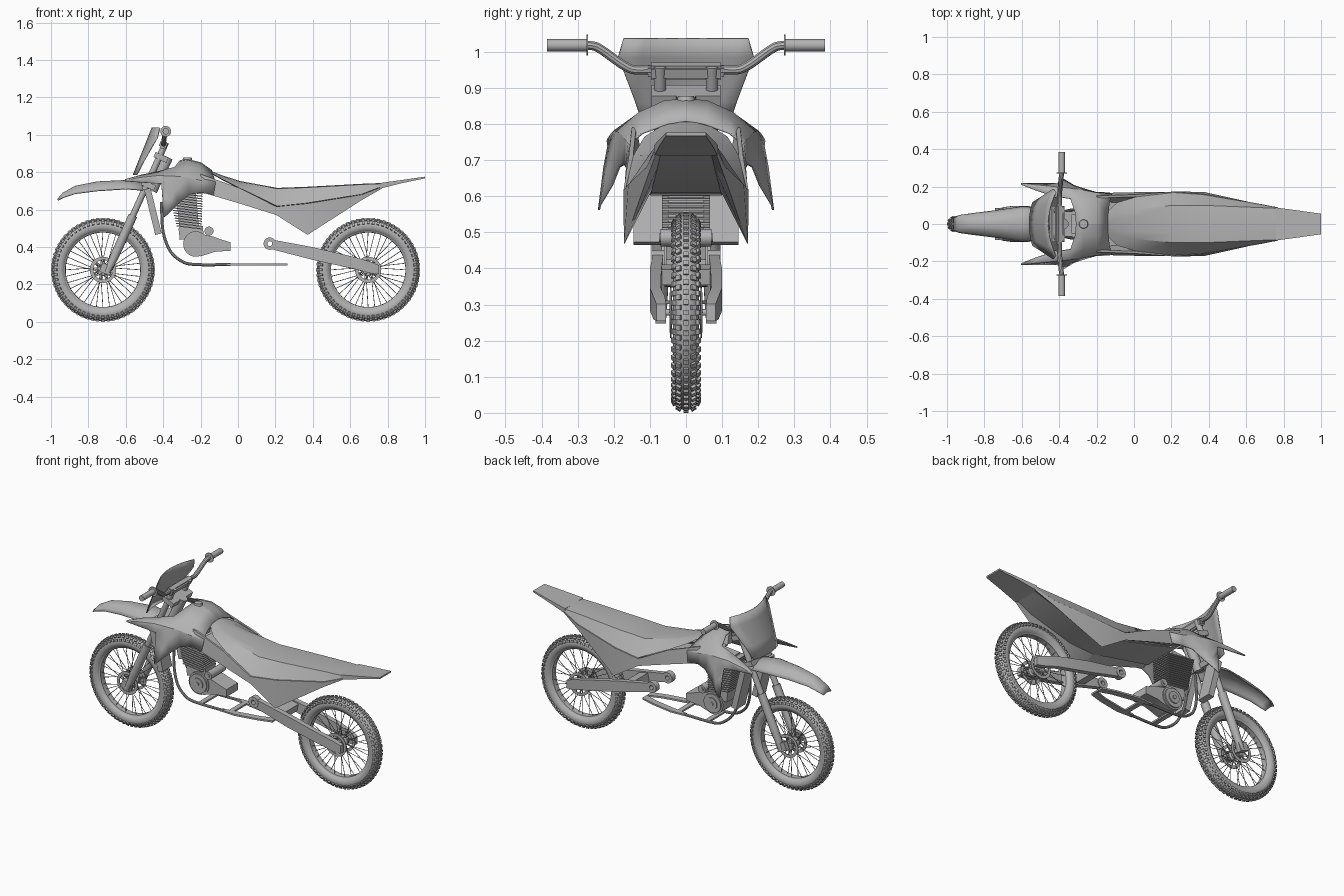
import bpy, bmesh, math
from math import sin, cos, pi
from mathutils import Vector, Matrix

if "Cube" in bpy.data.objects:
    bpy.data.objects.remove(bpy.data.objects["Cube"])

grey = bpy.data.materials.new("plain grey")
grey.diffuse_color = (0.45, 0.45, 0.45, 1)
grey.use_nodes = True
grey.node_tree.nodes["Principled BSDF"].inputs["Base Color"].default_value = grey.diffuse_color


def finish(name, bm, mirror=False, solid=0, angle=35):
    bmesh.ops.recalc_face_normals(bm, faces=bm.faces)
    me = bpy.data.meshes.new(name)
    bm.to_mesh(me)
    bm.free()
    me.materials.append(grey)
    ob = bpy.data.objects.new(name, me)
    bpy.context.collection.objects.link(ob)
    if solid:
        m = ob.modifiers.new("thickness", 'SOLIDIFY')
        m.thickness, m.offset = solid, 0
    if mirror:
        ob.modifiers.new("mirror", 'MIRROR').use_axis = (False, True, False)
    bpy.ops.object.select_all(action='DESELECT')
    ob.select_set(True)
    bpy.context.view_layer.objects.active = ob
    bpy.ops.object.shade_smooth_by_angle(angle=math.radians(angle))
    return ob


def loft(bm, rings, closed=True, caps=True):
    vs = [[bm.verts.new(p) for p in r] for r in rings]
    n = len(rings[0])
    for a, b in zip(vs, vs[1:]):
        for j in range(n if closed else n - 1):
            k = (j + 1) % n
            bm.faces.new((a[j], a[k], b[k], b[j]))
    if caps and closed:
        bm.faces.new(vs[0])
        bm.faces.new(vs[-1])


def rod(bm, a, b, r1, r2=None, seg=16):
    a, b = Vector(a), Vector(b)
    q = (b - a).to_track_quat('Z', 'Y').to_matrix().to_4x4()
    bmesh.ops.create_cone(bm, cap_ends=True, segments=seg, radius1=r1, radius2=r1 if r2 is None else r2,
                          depth=(b - a).length, matrix=Matrix.Translation((a + b) / 2) @ q)


def box(bm, c, size, tilt=0):
    bmesh.ops.create_cube(bm, size=1, matrix=Matrix.Translation(c) @ Matrix.Rotation(tilt, 4, 'Y')
                          @ Matrix.Diagonal((*size, 1)))


def revolve(bm, cx, cz, prof, n=64):
    # closed (radius, y) profile turned about the y axis
    rings = [[(cx + r * cos(t), y, cz + r * sin(t)) for r, y in prof]
             for t in [2 * pi * i / n for i in range(n)]]
    loft(bm, rings + [rings[0]], True, False)
    bmesh.ops.remove_doubles(bm, verts=bm.verts, dist=1e-5)


def tube(name, pts, r, mirror=False):
    cu = bpy.data.curves.new(name, 'CURVE')
    cu.dimensions, cu.bevel_depth, cu.bevel_resolution, cu.use_fill_caps = '3D', r, 3, True
    sp = cu.splines.new('BEZIER')
    sp.bezier_points.add(len(pts) - 1)
    for i, p in enumerate(pts):
        q = sp.bezier_points[i]
        a, b = Vector(pts[max(i - 1, 0)]), Vector(pts[min(i + 1, len(pts) - 1)])
        p = Vector(p)
        d = (b - a).normalized()
        q.co, q.handle_left, q.handle_right = p, p - d * (p - a).length * .3, p + d * (b - p).length * .3
    ob = bpy.data.objects.new(name, cu)
    bm = bmesh.new()
    bpy.context.collection.objects.link(ob)
    me = bpy.data.meshes.new_from_object(ob.evaluated_get(bpy.context.evaluated_depsgraph_get()))
    bm.from_mesh(me)
    bpy.data.objects.remove(ob)
    finish(name, bm, mirror)


# wheels: tyre with knobs, rim, spokes, hub and brake discs
def wheel(name, cx, cz=0.278):
    bm = bmesh.new()
    revolve(bm, cx, cz, [(.235 + .036 * cos(t), .036 * sin(t)) for t in [2 * pi * i / 16 for i in range(16)]], 72)
    finish(name + "_tyre", bm)
    bm = bmesh.new()
    n = 60
    for i in range(n):
        for k in range(-2, 3):
            t = 2 * pi * (i + .5 * (k % 2)) / n
            m = (Matrix.Translation((cx, 0, cz)) @ Matrix.Rotation(-t, 4, 'Y') @ Matrix.Translation((.235, 0, 0))
                 @ Matrix.Rotation(k * .56, 4, 'Z') @ Matrix.Translation((.038, 0, 0))
                 @ Matrix.Diagonal((.010, .014, .014, 1)))
            bmesh.ops.create_cube(bm, size=1, matrix=m)
    finish(name + "_tyre_knobs", bm)
    bm = bmesh.new()
    revolve(bm, cx, cz, [(.2, -.018), (.2, .018), (.222, .031), (.222, -.031)], 64)
    finish(name + "_rim", bm)
    bm = bmesh.new()
    for i in range(36):
        s = 1 if i % 2 else -1
        t = 2 * pi * i / 36
        u = t + (.5 if i % 4 < 2 else -.5)
        rod(bm, (cx + .025 * cos(u), s * .028, cz + .025 * sin(u)),
            (cx + .203 * cos(t), s * .006, cz + .203 * sin(t)), .0018, seg=6)
    finish(name + "_spokes", bm)
    bm = bmesh.new()
    revolve(bm, cx, cz, [(.008, -.042), (.03, -.042), (.03, -.024), (.018, -.018),
                         (.018, .018), (.03, .024), (.03, .042), (.008, .042)], 32)
    rod(bm, (cx, -.085, cz), (cx, .085, cz), .009)
    finish(name + "_hub", bm)
    bm = bmesh.new()
    for s in (1, -1):
        revolve(bm, cx, cz, [(.052, s * .040), (.07, s * .040), (.07, s * .044), (.052, s * .044)], 40)
        for i in range(6):
            t = pi * i / 3
            rod(bm, (cx + .02 * cos(t), s * .042, cz + .02 * sin(t)),
                (cx + .055 * cos(t + .4), s * .042, cz + .055 * sin(t + .4)), .004, seg=6)
    finish(name + "_brake_discs", bm)


wheel("front_wheel", -.722)
wheel("rear_wheel", .696)

# fork legs, lugs and clamps
foot, head = Vector((-.69, .072, .285)), Vector((-.385, .072, .96))
at = lambda f: foot.lerp(head, f)
bm = bmesh.new()
rod(bm, at(-.03), at(.12), .018, .024)
rod(bm, at(.12), at(.42), .024)
rod(bm, at(.42), at(1), .017)
box(bm, (-.705, .07, .282), (.06, .03, .05), .4)
finish("fork_legs", bm, True)
bm = bmesh.new()
for f in (.66, .88):
    p = at(f)
    box(bm, (p.x + .01, 0, p.z), (.075, .19, .03), .42)
rod(bm, (-.46, 0, .7), (-.375, 0, .88), .028)
finish("fork_clamps", bm)

# handlebar
half = [(-.398, .10, .95), (-.398, .155, .953), (-.39, .245, 1.012), (-.386, .275, 1.018), (-.386, .38, 1.018)]
tube("handlebar", [(x, -y, z) for x, y, z in reversed(half)] + half, .013)
bm = bmesh.new()
rod(bm, (-.386, .275, 1.018), (-.386, .385, 1.018), .017)
rod(bm, (-.386, .271, 1.018), (-.386, .275, 1.018), .029, seg=24)
finish("grips", bm, True)
bm = bmesh.new()
box(bm, (-.4, 0, .946), (.04, .21, .042), .4)
bmesh.ops.bevel(bm, geom=bm.edges[:], offset=.008, segments=2, affect='EDGES')
finish("handlebar_pad", bm)

# number plate, bowed round the fork
bm = bmesh.new()
loft(bm, [[(-.56 + (z - .785) * .4 + 1.4 * (w * t) ** 2, w * t, z) for t in (-1, -.66, -.33, 0, .33, .66, 1)]
          for z, w in ((.785, .115), (.86, .14), (.985, .187), (1.037, .172))], False)
finish("number_plate", bm, solid=.006, angle=12)

# front fender
bm = bmesh.new()
loft(bm, [[(x, w * t, zt - (zt - ze) * abs(t) ** 2.5) for t in [i / 6 for i in range(-6, 7)]]
          for x, zt, w, ze in ((-.962, .657, .034, .65), (-.935, .688, .046, .664), (-.87, .724, .055, .685),
                               (-.75, .748, .07, .70), (-.6, .755, .092, .71), (-.47, .738, .085, .70))], False)
finish("front_fender", bm, solid=.006)


# seat and side panels share the seat edge line
def section(x, half):
    return [(x, y, z) for y, z in half] + [(x, -y, z) for y, z in reversed(half)]


# x, top z, ridge y, edge y, edge z
seat = [(-.165, .815, .025, .045, .808), (-.09, .785, .062, .115, .765), (.01, .753, .08, .145, .715),
        (.21, .716, .10, .168, .618), (.37, .722, .10, .157, .635), (.66, .738, .088, .108, .682),
        (.765, .742, .084, .088, .722)]
bm = bmesh.new()
loft(bm, [section(x, [(w * .5, z), (w, z - .004), (e, ez), (e * .6, ez - .004)]) for x, z, w, e, ez in seat])
finish("seat", bm, angle=25)
# x, edge y, edge z, bottom y, bottom z, inner y, inner z
panel = [(-.2, .150, .79, .165, .694, .12, .70), (.01, .158, .715, .170, .632, .11, .66),
         (.205, .173, .616, .172, .571, .10, .605), (.372, .160, .633, .172, .465, .097, .612),
         (.66, .110, .680, .108, .650, .08, .676), (.77, .089, .722, .085, .713, .07, .72)]
bm = bmesh.new()
loft(bm, [[(x, a, b), (x, c, d), (x, e, f), (x, e, f + .003), (x, a - .012, b)] for x, a, b, c, d, e, f in panel])
finish("side_panels", bm, True, angle=20)
bm = bmesh.new()
loft(bm, [section(x, [(w, z), (w, z - .006)]) for x, w, z in
          ((-.2, .12, .70), (.205, .10, .608), (.372, .097, .615), (.66, .08, .68), (.77, .07, .724))])
finish("under_tray", bm, angle=20)
bm = bmesh.new()
loft(bm, [section(x, [(w, zt), (w, zb)]) for x, w, zt, zb in
          ((.76, .088, .742, .712), (.88, .072, .759, .742), (1.0, .055, .776, .767))])
finish("rear_fender", bm)

# fuel tank running out into the side shrouds
bm = bmesh.new()
loft(bm, [
    [(-.14, 0, .808), (-.14, .05, .80), (-.13, .12, .775), (-.12, .158, .745), (-.13, .166, .68)],
    [(-.2, 0, .85), (-.2, .06, .845), (-.2, .125, .812), (-.2, .165, .755), (-.2, .168, .69)],
    [(-.27, 0, .868), (-.27, .06, .862), (-.27, .13, .83), (-.27, .178, .772), (-.26, .185, .68)],
    [(-.31, 0, .862), (-.315, .06, .855), (-.34, .135, .825), (-.35, .19, .778), (-.34, .208, .70)]], False)
loft(bm, [
    [(-.34, .135, .825), (-.35, .19, .778), (-.34, .208, .70)],
    [(-.43, .15, .802), (-.43, .198, .780), (-.41, .215, .738)],
    [(-.52, .178, .783), (-.52, .207, .770), (-.51, .216, .745)],
    [(-.605, .212, .759), (-.605, .216, .756), (-.604, .217, .752)]], False)
loft(bm, [
    [(-.41, .215, .738), (-.34, .208, .70), (-.26, .185, .68)],
    [(-.405, .226, .68), (-.36, .222, .65), (-.32, .205, .63)],
    [(-.40, .241, .562), (-.39, .241, .562), (-.375, .238, .575)]], False)
bmesh.ops.remove_doubles(bm, verts=bm.verts, dist=1e-4)
finish("tank_and_shrouds", bm, True, solid=.006, angle=28)
bm = bmesh.new()
rod(bm, (-.27, 0, .86), (-.27, 0, .878), .026, .022, 20)
finish("fuel_cap", bm)

# radiators
bm = bmesh.new()
box(bm, (-.455, .10, .59), (.035, .09, .25), -.24)
finish("radiators", bm, True)

# engine: finned cylinder, crankcase, round covers, gearbox
bm = bmesh.new()
for i in range(15):
    f = i / 14
    box(bm, (-.262 - .018 * f, 0, .505 + .19 * f), (.135 + .05 * f, .132, .006), .12)
box(bm, (-.27, 0, .60), (.105, .10, .24), -.09)
finish("cylinder_fins", bm)
bm = bmesh.new()
rod(bm, (-.225, -.06, .416), (-.225, .06, .416), .068, seg=32)
box(bm, (-.25, 0, .475), (.13, .1, .06), -.1)
loft(bm, [[(x, s * y, z) for x, z in ((-.22, .475), (-.13, .455), (-.09, .44), (-.04, .425), (-.04, .38),
                                      (-.12, .375), (-.2, .35))] for s, y in ((1, .055), (-1, .055))])
finish("crankcase", bm)
bm = bmesh.new()
for r, y in ((.058, .068), (.035, .074), (.012, .08)):
    rod(bm, (-.225, -y, .416), (-.225, y, .416), r, seg=28)
rod(bm, (-.155, -.07, .485), (-.155, .07, .485), .024, seg=20)
rod(bm, (-.155, -.075, .485), (-.155, .075, .485), .012, seg=16)
finish("engine_covers", bm)

# frame cradle with flat rear rails
tube("frame_tubes", [(-.41, .03, .64), (-.40, .05, .48), (-.36, .07, .375), (-.29, .08, .318), (-.22, .08, .306),
                     (-.04, .08, .306)], .008, True)
bm = bmesh.new()
loft(bm, [[(x, a, .301), (x, b, .301), (x, b, .311), (x, a, .311)] for x, a, b in
          ((-.06, .07, .09), (.04, .055, .095), (.18, .03, .07), (.265, .0, .045))])
finish("frame_rails", bm, True)
bm = bmesh.new()
for x in (-.2, .0):
    box(bm, (x, 0, .306), (.03, .15, .01))
finish("frame_cross_bars", bm)

# swingarm
bm = bmesh.new()
loft(bm, [[(x, a, z - h), (x, b, z - h), (x, b, z + h), (x, a, z + h)] for x, z, h, a, b in
          ((.185, .413, .026, .063, .092), (.4, .365, .034, .068, .1), (.62, .315, .032, .07, .1),
           (.71, .29, .031, .058, .09), (.755, .278, .024, .056, .082))])
revolve(bm, .17, .418, [(.013, .06), (.033, .06), (.033, .095), (.013, .095)], 28)
finish("swingarm", bm, True)
bm = bmesh.new()
box(bm, (.33, 0, .382), (.06, .15, .045), .22)
finish("swingarm_bridge", bm)
